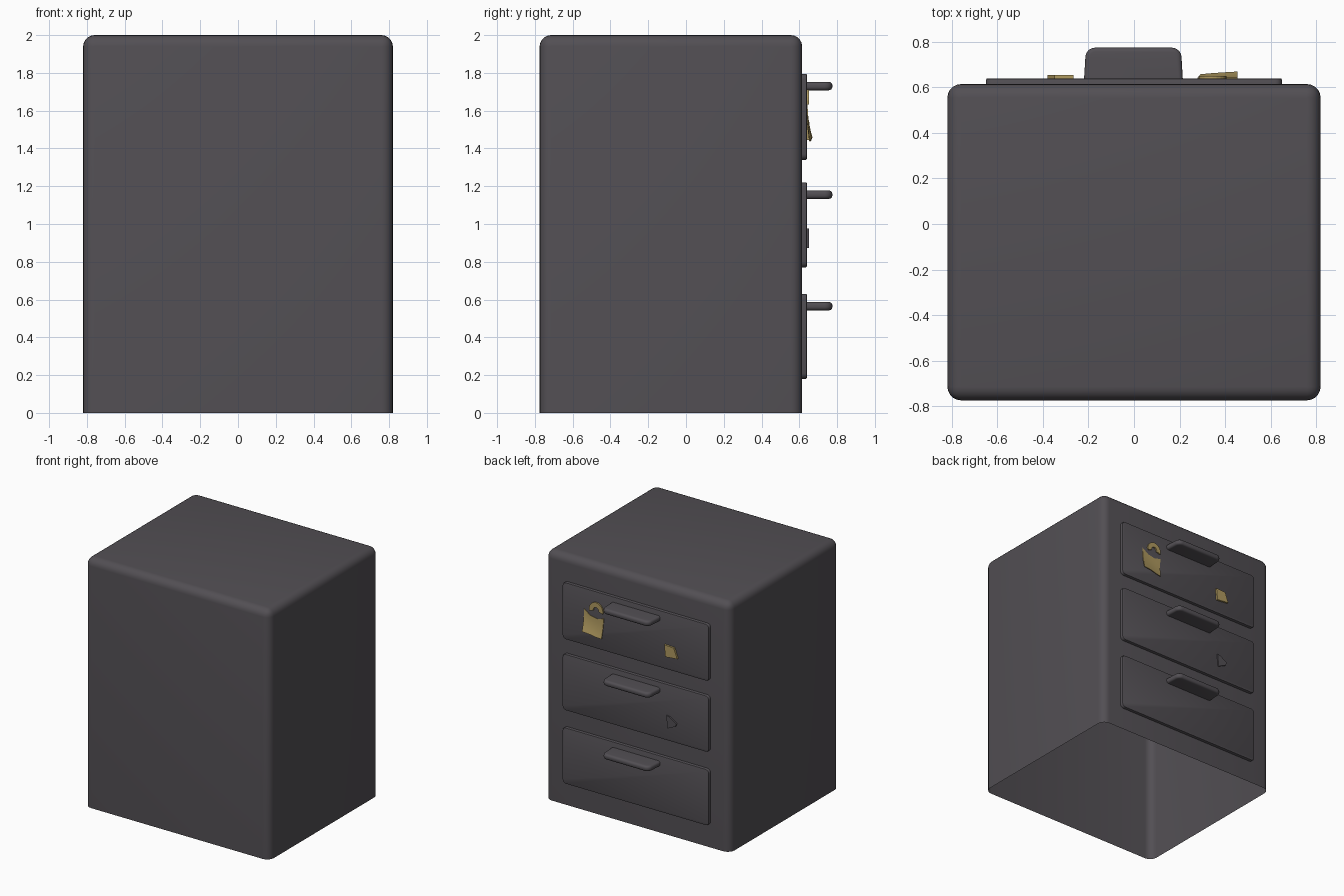
import bpy, bmesh, math
from mathutils import Vector

if "Cube" in bpy.data.objects:
    bpy.data.objects.remove(bpy.data.objects["Cube"])


def material(name, col):
    m = bpy.data.materials.new(name)
    m.diffuse_color = (*col, 1)
    m.use_nodes = True
    m.node_tree.nodes["Principled BSDF"].inputs["Base Color"].default_value = m.diffuse_color
    return m


GREY = material("dark grey metal", (0.085, 0.078, 0.088))
GOLD = material("dull gold", (0.43, 0.32, 0.115))


def finish(name, bm, mat, smooth=True):
    bmesh.ops.recalc_face_normals(bm, faces=bm.faces)
    me = bpy.data.meshes.new(name)
    bm.to_mesh(me)
    bm.free()
    me.materials.append(mat)
    ob = bpy.data.objects.new(name, me)
    bpy.context.collection.objects.link(ob)
    if smooth:
        bpy.context.view_layer.objects.active = ob
        ob.select_set(True)
        bpy.ops.object.shade_smooth_by_angle(angle=math.radians(40))
        ob.select_set(False)
    return ob


def box(lo, hi):
    bm = bmesh.new()
    bmesh.ops.create_cube(bm, size=1)
    lo, hi = Vector(lo), Vector(hi)
    for v in bm.verts:
        v.co = Vector((lo[i] + (v.co[i] + 0.5) * (hi[i] - lo[i]) for i in range(3)))
    return bm


def bevel(bm, rule, width, seg):
    edges = [e for e in bm.edges if rule((e.verts[0].co + e.verts[1].co) / 2,
                                         (e.verts[1].co - e.verts[0].co).normalized())]
    bmesh.ops.bevel(bm, geom=edges, offset=width, segments=seg, profile=0.5, affect='EDGES')


def plate(name, pts, y0, y1, mat):
    """Flat outline in x, z given a small thickness along y."""
    bm = bmesh.new()
    f = bm.faces.new([bm.verts.new((x, y0, z)) for x, z in pts])
    r = bmesh.ops.extrude_face_region(bm, geom=[f])
    for v in r["geom"]:
        if isinstance(v, bmesh.types.BMVert):
            v.co.y = y1
    return finish(name, bm, mat, False)


# cabinet shell, rounded on top and sides, open underneath
bm = box((-0.82, -0.775, 0), (0.82, 0.615, 2))
bottom = [f for f in bm.faces if f.calc_center_median().z < 0.01]
bmesh.ops.delete(bm, geom=bottom, context='FACES_ONLY')
bevel(bm, lambda c, d: c.z > 0.1, 0.06, 5)
finish("cabinet_shell", bm, GREY)

# three drawer fronts with pull handles
for i, (z0, z1) in enumerate([(0.18, 0.63), (0.77, 1.22), (1.34, 1.795)]):
    bm = box((-0.65, 0.60, z0), (0.65, 0.64, z1))
    bevel(bm, lambda c, d: abs(d.y) > 0.9, 0.03, 4)
    bevel(bm, lambda c, d: c.y > 0.639, 0.006, 2)
    finish(f"drawer_front_{i + 1}", bm, GREY)

    zc = z1 - 0.065
    bm = box((-0.22, 0.63, zc - 0.022), (0.215, 0.775, zc + 0.022))
    for v in bm.verts:
        if v.co.y > 0.7:
            v.co.x *= 0.96
    bevel(bm, lambda c, d: abs(d.z) > 0.9 and c.y > 0.7, 0.04, 5)
    bevel(bm, lambda c, d: abs(d.z) < 0.1 and c.y > 0.635, 0.018, 4)
    finish(f"drawer_handle_{i + 1}", bm, GREY)

# crescent shaped upper scrap on the top drawer
arc = [(0.345 + r * math.cos(a), 1.65 + r * math.sin(a))
       for r, ks in ((0.062, range(13)), (0.024, range(12, -1, -1)))
       for a in [math.radians(-15 + 210 * k / 12) for k in ks]]
plate("lock_crescent", arc, 0.638, 0.65, GOLD)

# curled hanging tag below it
top = [(0.455, 1.632), (0.40, 1.594), (0.334, 1.581), (0.28, 1.598)]
low = [(0.455, 1.457), (0.387, 1.452), (0.33, 1.44), (0.29, 1.437)]
bm = bmesh.new()
rows = []
for k in range(7):
    t = k / 6
    rows.append([bm.verts.new((a[0] + (b[0] - a[0]) * t,
                               0.644 + t * t * (0.026 - 0.004 * j),
                               a[1] + (b[1] - a[1]) * t))
                 for j, (a, b) in enumerate(zip(top, low))])
for r0, r1 in zip(rows, rows[1:]):
    for j in range(3):
        bm.faces.new((r0[j], r0[j + 1], r1[j + 1], r1[j]))
bmesh.ops.recalc_face_normals(bm, faces=bm.faces)
bmesh.ops.solidify(bm, geom=bm.faces[:], thickness=0.005)
finish("hanging_tag", bm, GOLD)

# small chips on the top and middle drawers
plate("gold_chip", [(-0.265, 1.54), (-0.35, 1.535), (-0.38, 1.455), (-0.275, 1.445)],
      0.638, 0.655, GOLD)
plate("grey_chip", [(-0.28, 0.975), (-0.305, 0.97), (-0.37, 0.93), (-0.36, 0.905), (-0.29, 0.872)],
      0.638, 0.65, GREY)
